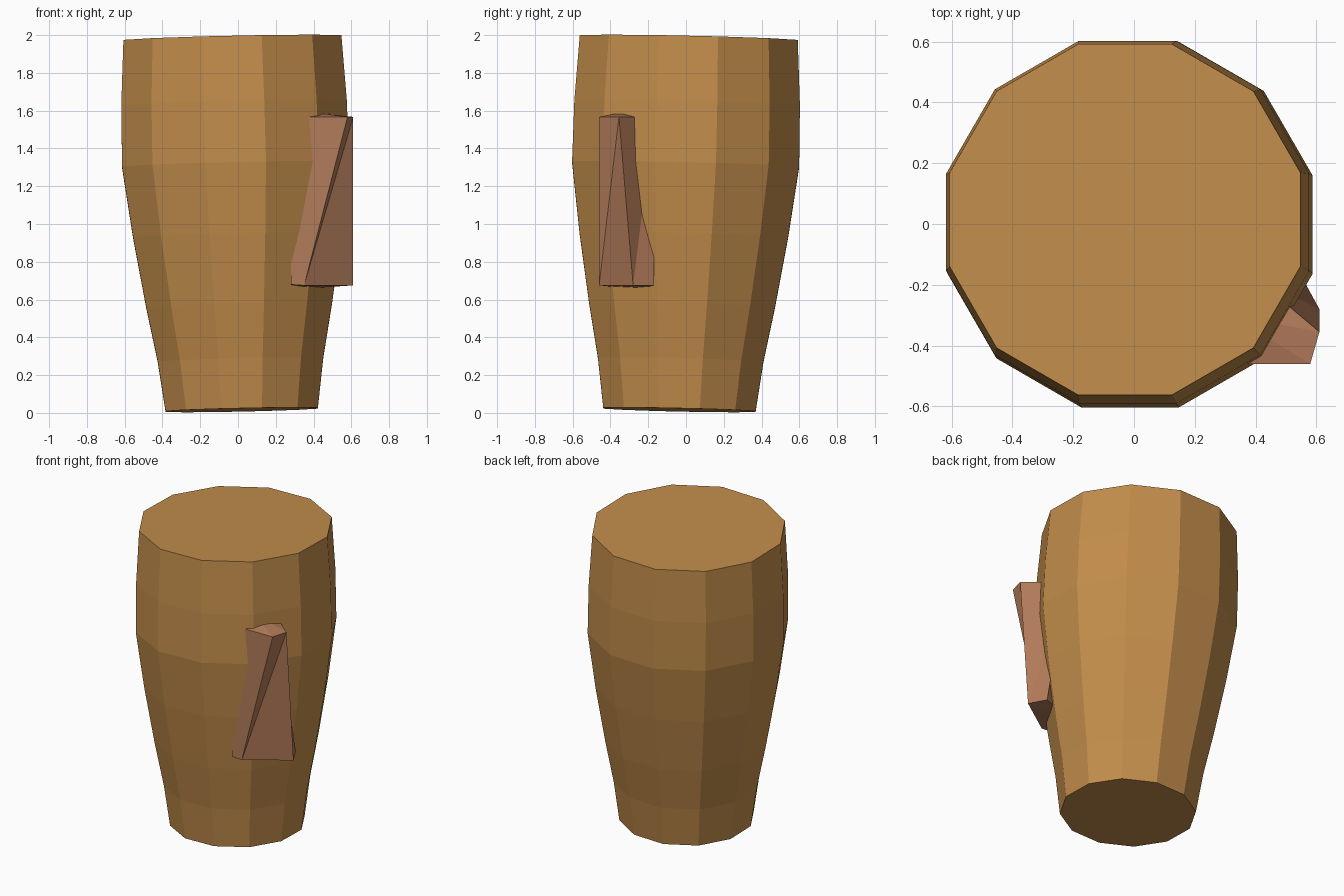
import bpy, math

if "Cube" in bpy.data.objects:
    bpy.data.objects.remove(bpy.data.objects["Cube"])


def material(name, rgb):
    m = bpy.data.materials.new(name)
    m.diffuse_color = (*rgb, 1.0)
    m.use_nodes = True
    m.node_tree.nodes["Principled BSDF"].inputs["Base Color"].default_value = m.diffuse_color
    return m


def make_object(name, verts, faces, mat):
    mesh = bpy.data.meshes.new(name)
    mesh.from_pydata(verts, [], faces)
    mesh.update()
    mesh.materials.append(mat)
    obj = bpy.data.objects.new(name, mesh)
    bpy.context.collection.objects.link(obj)
    return obj


def bridge(lower, upper, n):
    """Quads joining two rings that start at the given indices."""
    return [(lower + i, lower + (i + 1) % n, upper + (i + 1) % n, upper + i)
            for i in range(n)]


bark = material("golden_brown_wood", (0.54, 0.265, 0.07))
branch = material("reddish_brown_wood", (0.45, 0.2, 0.102))

# Trunk: slightly leaning twelve-sided barrel, rings as (height, apothem)
SIDES = 12
LEAN = 0.022
rings = [(0.016, 0.403), (0.28, 0.438), (0.57, 0.492), (0.94, 0.552),
         (1.315, 0.601), (1.64, 0.597), (1.984, 0.577)]
verts, faces = [], []
for z, apothem in rings:
    cx, cy = 0.02 - 0.025 * z, -0.035 + 0.025 * z
    r = apothem / math.cos(math.pi / SIDES)
    for i in range(SIDES):
        a = math.radians(15 + 30 * i)
        dx, dy = r * math.cos(a), r * math.sin(a)
        verts.append((cx + dx, cy + dy, z + LEAN * (dx - dy)))
for k in range(len(rings) - 1):
    faces += bridge(k * SIDES, (k + 1) * SIDES, SIDES)
faces.append(tuple(reversed(range(SIDES))))
faces.append(tuple(range(len(verts) - SIDES, len(verts))))
make_object("trunk", verts, faces, bark)

# Side stub: twisted block whose inner edge is buried in the trunk
bottom = [(0.35, -0.46, 0.675), (0.61, -0.28, 0.675), (0.55, -0.17, 0.675),
          (0.30, -0.25, 0.655), (0.28, -0.46, 0.68)]
top = [(0.58, -0.46, 1.567), (0.61, -0.355, 1.567), (0.39, -0.17, 1.567),
       (0.32, -0.30, 1.60), (0.28, -0.46, 1.567)]
n = len(bottom)
sides = []
for i in range(n):
    j = (i + 1) % n
    # diagonal runs from the lower corner to the next upper corner
    sides += [(i, j, n + j), (i, n + j, n + i)]
caps = [(3, 2, 1), (3, 1, 0), (3, 0, 4), (8, 6, 7), (8, 5, 6), (8, 9, 5)]
make_object("side_stub", bottom + top, sides + caps, branch)
